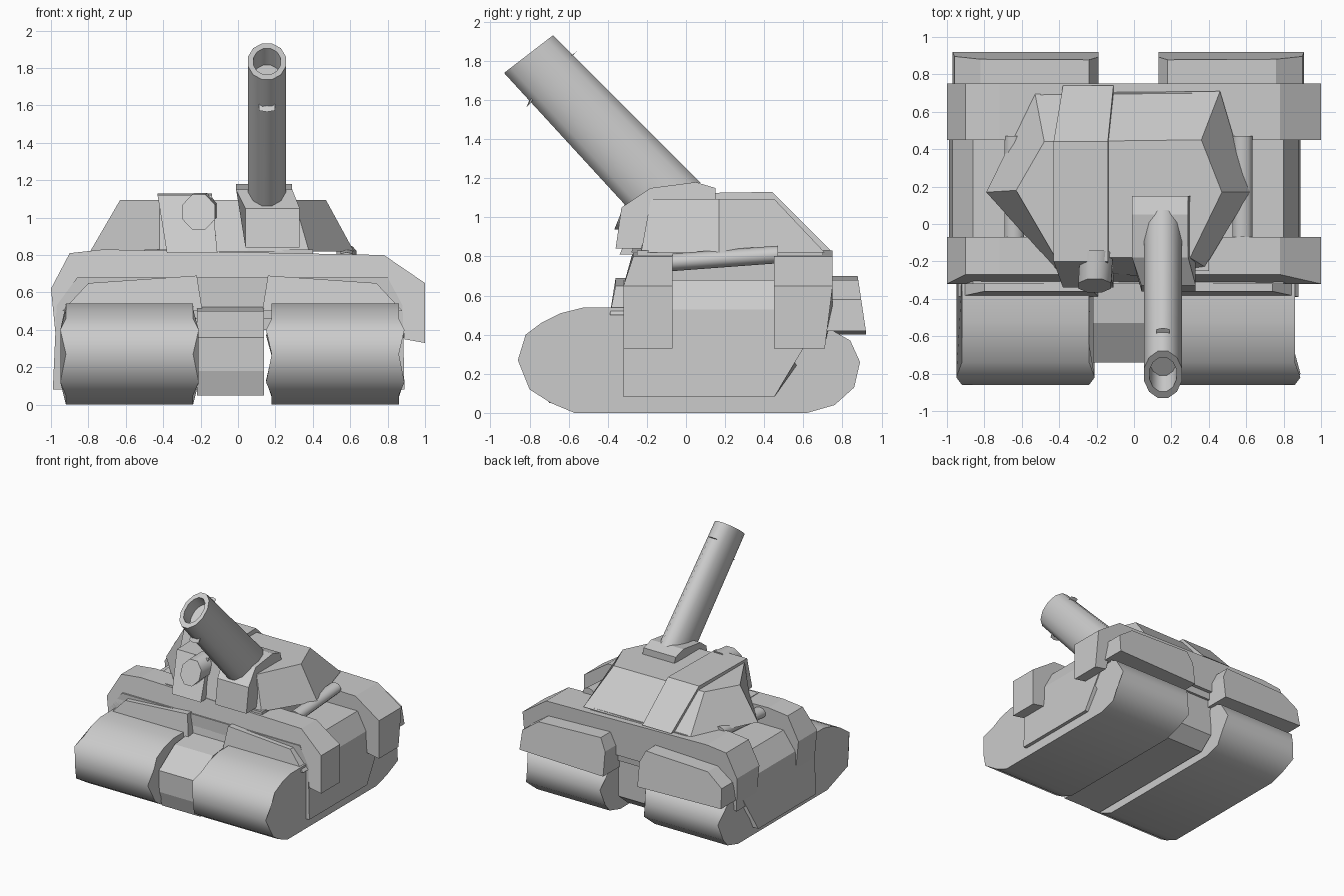
import bpy, bmesh, math
from mathutils import Vector

if "Cube" in bpy.data.objects:
    bpy.data.objects.remove(bpy.data.objects["Cube"])


def loft(name, rings, smooth=0):
    """Skin a list of equal-length point rings and cap both ends."""
    bm = bmesh.new()
    rows = [[bm.verts.new(p) for p in r] for r in rings]
    n = len(rows[0])
    for a, b in zip(rows, rows[1:]):
        for i in range(n):
            j = (i + 1) % n
            bm.faces.new((a[i], a[j], b[j], b[i]))
    bm.faces.new(rows[0][::-1])
    bm.faces.new(rows[-1])
    bmesh.ops.recalc_face_normals(bm, faces=bm.faces)
    me = bpy.data.meshes.new(name)
    bm.to_mesh(me)
    bm.free()
    ob = bpy.data.objects.new(name, me)
    bpy.context.collection.objects.link(ob)
    if smooth:
        bpy.ops.object.select_all(action='DESELECT')
        ob.select_set(True)
        bpy.context.view_layer.objects.active = ob
        bpy.ops.object.shade_smooth_by_angle(angle=math.radians(smooth))
    return ob


def along_x(name, prof, x0, x1):
    return loft(name, [[(x, y, z) for y, z in prof] for x in (x0, x1)])


def along_y(name, prof, f0, f1):
    """Extrude an xz profile; end positions may depend on z."""
    return loft(name, [[(x, f(z), z) for x, z in prof] for f in (f0, f1)])


def tube(name, p0, p1, rx, half0, half1, n=12, bore=0.0, smooth=62):
    """Elliptical tube: rx across x, half0/half1 are the in-plane half axes."""
    def ring(c, h, s):
        return [Vector(c) + Vector((rx, 0, 0)) * s * math.cos(a) + Vector(h) * s * math.sin(a)
                for a in [2 * math.pi * (i + .5) / n for i in range(n)]]
    rings = [ring(p0, half0, 1), ring(p1, half1, 1)]
    if bore:
        rings += [ring(p1, half1, bore), ring(Vector(p1).lerp(Vector(p0), .12), half1, bore)]
    return loft(name, rings, smooth)


def flip(x):  # mirror about the slightly offset centre line
    return -0.06 - x


# Tracks, plates over them and deck logs, both sides
track = [(-.57, 0), (-.69, .05), (-.80, .12), (-.86, .27), (-.82, .40), (-.74, .46), (-.64, .51),
         (-.52, .54), (-.30, .54), (.70, .45), (.84, .37), (.89, .26), (.86, .13), (.76, .04), (.62, 0)]
front_plate = [(-.94, .50), (-.80, .65), (-.22, .69), (-.19, .50)]
rear_plate = [(-.97, .42), (-.96, .58), (-.82, .68), (-.24, .70), (-.19, .60), (-.19, .40)]
for side, m in (("left", lambda x: x), ("right", flip)):
    # the rounded ends of the track swell slightly sideways into worn rims
    rings = []
    for x, mid, k in ((-.92, -.95, 0), (-.24, -.21, 0)):
        rings.append([(m(mid if i in (2, 4, 10, 12) else x), y, z) for i, (y, z) in enumerate(track)])
    loft(side + "_track", rings, 45)
    along_y(side + "_front_plate", [(m(x), z) for x, z in front_plate],
            lambda z: -.39 if z < .6 else -.36, lambda z: -.2)
    along_y(side + "_rear_plate", [(m(x), z) for x, z in rear_plate],
            lambda z: .6, lambda z: .92 - max(0, z - .42) * .15)
    tube(side + "_deck_log", (m(-.64), -.07, .77), (m(-.64), .47, .81), .055,
         (0, 0, .045), (0, 0, .045), 10)

# Central belly and nose between the tracks
along_x("belly", [(-.70, .05), (-.74, .18), (-.74, .36), (-.53, .50), (-.25, .53),
                  (.70, .53), (.70, .15), (.58, .05)], -.22, .14)

# Hull with side skirts
along_y("hull", [(-.99, .08), (-.97, .53), (-.86, .68), (.80, .68), (.88, .53), (.89, .08),
                 (.82, .08), (.82, .46), (-.90, .46), (-.90, .08)],
        lambda z: -.32, lambda z: .72 if z > .1 else .45)
along_x("deck", [(-.25, .6), (-.25, .83), (.70, .83), (.70, .6)], -.50, .40)

# Front and rear fender bars wrapping over the hull
fender = [(-.97, .32), (-1, .62), (-.90, .81), (-.72, .83), (.78, .80), (1, .65), (1, .33),
          (.89, .35), (.87, .52), (-.88, .52), (-.90, .34)]
along_y("front_fender", fender, lambda z: -.32 if z < .7 else -.27, lambda z: -.07)
along_y("rear_fender", fender, lambda z: .45, lambda z: .71 if z < .5 else .75)

# Turret: faceted body
base = [(-.79, .17), (-.53, .70), (.46, .71), (.62, .17), (.38, -.23), (.05, -.28), (-.42, -.24)]
top = [(-.63, .18), (-.48, .44), (.36, .45), (.47, .17), (.30, -.18), (.05, -.18), (-.42, -.18)]
loft("turret", [[(x, y, .82) for x, y in base], [(x, y, 1.095) for x, y in top]])

# Raised strip on the turret's left
strip = [(-.34, .81), (-.20, 1.12), (.44, 1.13), (.74, .83)]
loft("turret_strip", [[(-.38 if z < 1 else -.43, y, z) for y, z in strip],
                      [(-.11 if z < 1 else -.14, y, z) for y, z in strip]])

# Gun mount with wider sloped collar
mount = [(-.36, .84), (-.33, 1.05), (-.18, 1.15), (.05, 1.18), (.15, 1.15), (.15, .95), (-.1, .84)]
loft("gun_mount", [[(-.01 if z > 1.07 else .04, y, z) for y, z in mount],
                   [(.29 if z > 1.07 else .33, y, z) for y, z in mount]])

# Main barrel with hollow muzzle, and its small nubs
tube("barrel", (.155, -.10, 1.10), (.155, -.805, 1.835), .105,
     (0, .18, .08), (0, .13, .10), 12, bore=.72)
tube("barrel_nub_low", (.155, -.76, 1.66), (.155, -.80, 1.58), .05, (0, .03, .03), (0, .015, .015), 6)
tube("barrel_nub_top", (.155, -.62, 1.80), (.155, -.57, 1.84), .04, (0, .03, .02), (0, .015, .01), 6)

# Small stub gun on the turret's left
tube("stub_gun", (-.20, -.16, 1.04), (-.21, -.33, 1.03), .095, (0, .02, .10), (0, .04, .10), 8)
